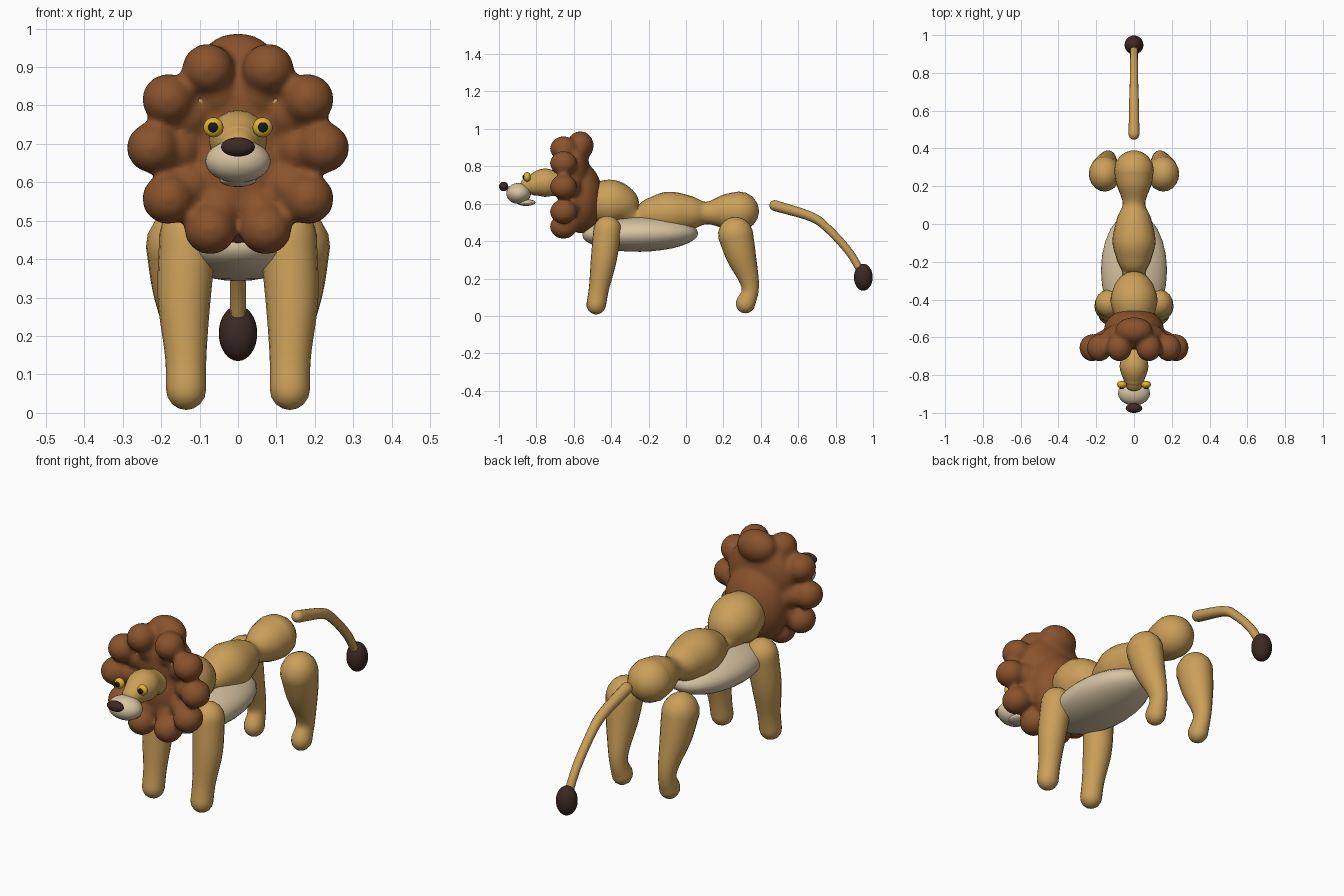
import bpy, bmesh, math
from mathutils import Vector, Matrix

if "Cube" in bpy.data.objects:
    bpy.data.objects.remove(bpy.data.objects["Cube"])


def material(name, rgb):
    m = bpy.data.materials.new(name)
    m.diffuse_color = (*rgb, 1)
    m.use_nodes = True
    m.node_tree.nodes["Principled BSDF"].inputs["Base Color"].default_value = m.diffuse_color
    return m


TAN = material("tan fur", (0.60, 0.35, 0.10))
BROWN = material("mane brown", (0.25, 0.085, 0.025))
CREAM = material("cream", (0.68, 0.55, 0.36))
DARK = material("dark brown", (0.045, 0.022, 0.018))
GOLD = material("gold", (0.75, 0.45, 0.03))
BLACK = material("black", (0.01, 0.01, 0.01))


def finish(name, bm, mat):
    bmesh.ops.recalc_face_normals(bm, faces=bm.faces[:])
    for f in bm.faces:
        f.smooth = True
    me = bpy.data.meshes.new(name)
    bm.to_mesh(me)
    bm.free()
    me.materials.append(mat)
    ob = bpy.data.objects.new(name, me)
    bpy.context.collection.objects.link(ob)
    return ob


def add_ball(bm, c, r, tilt=0):
    mat = Matrix.Translation(c) @ Matrix.Rotation(tilt, 4, 'X') @ Matrix.Diagonal((*r, 1))
    bmesh.ops.create_uvsphere(bm, u_segments=24, v_segments=16, radius=1, matrix=mat)


def ball(name, c, r, mat, tilt=0):
    bm = bmesh.new()
    add_ball(bm, c, r, tilt)
    return finish(name, bm, mat)


def spline(keys, steps=6):
    """Catmull-Rom through (x, y, z, radius) keys."""
    k = [Vector(p) for p in keys]
    k = [k[0] * 2 - k[1]] + k + [k[-1] * 2 - k[-2]]
    out = []
    for a, b, c, d in zip(k, k[1:], k[2:], k[3:]):
        for i in range(steps):
            t = i / steps
            out.append(0.5 * (2 * b + (c - a) * t + (2 * a - 5 * b + 4 * c - d) * t * t
                              + (3 * b - a - 3 * c + d) * t ** 3))
    return out + [k[-2]]


def limb(name, keys, mat, xscale=1.0, sides=20):
    """Round-ended tube with varying radius."""
    s = spline(keys)
    pts = [(p.xyz, p.w) for p in s]

    def dome(p, q):
        d = (p[0] - q[0]).normalized()
        return [(p[0] + d * p[1] * math.sin(a), p[1] * math.cos(a))
                for a in (math.radians(v) for v in (22, 45, 66, 83))]
    pts = dome(pts[0], pts[1])[::-1] + pts + dome(pts[-1], pts[-2])
    bm = bmesh.new()
    rings = []
    for i, (p, r) in enumerate(pts):
        t = (pts[min(i + 1, len(pts) - 1)][0] - pts[max(i - 1, 0)][0]).normalized()
        up = t.cross(Vector((1, 0, 0))).normalized()
        side = up.cross(t)
        rings.append([bm.verts.new(p + side * r * xscale * math.cos(a) + up * r * math.sin(a))
                      for a in (2 * math.pi * j / sides for j in range(sides))])
    for a, b in zip(rings, rings[1:]):
        for j in range(sides):
            n = (j + 1) % sides
            bm.faces.new((a[j], a[n], b[n], b[j]))
    bm.faces.new(rings[0])
    bm.faces.new(rings[-1])
    return finish(name, bm, mat)


# Torso and belly
limb("body", [(0, 0.285, 0.56, 0.105), (0, 0.21, 0.557, 0.093), (0, 0.11, 0.55, 0.06),
              (0, 0.03, 0.55, 0.09), (0, -0.09, 0.55, 0.114), (0, -0.19, 0.54, 0.09),
              (0, -0.27, 0.53, 0.06), (0, -0.34, 0.58, 0.108), (0, -0.41, 0.605, 0.124),
              (0, -0.50, 0.61, 0.10)], TAN)
ball("belly", (0, -0.245, 0.438), (0.175, 0.31, 0.095), CREAM, math.radians(1))

# Legs, tail
for s, side in ((-1, "right"), (1, "left")):
    limb(f"front_leg_{side}", [(s * 0.13, -0.42, 0.46, 0.075), (s * 0.14, -0.44, 0.30, 0.069),
                               (s * 0.136, -0.465, 0.15, 0.054),
                               (s * 0.135, -0.48, 0.06, 0.052)], TAN)
    limb(f"hind_leg_{side}", [(s * 0.155, 0.265, 0.435, 0.094), (s * 0.15, 0.295, 0.32, 0.08),
                              (s * 0.14, 0.335, 0.20, 0.054), (s * 0.135, 0.342, 0.13, 0.045),
                              (s * 0.132, 0.318, 0.066, 0.052)], TAN, 0.9)
limb("tail", [(0, 0.475, 0.59, 0.029), (0, 0.67, 0.53, 0.025), (0, 0.76, 0.465, 0.022),
              (0, 0.87, 0.345, 0.021), (0, 0.94, 0.23, 0.02)], TAN, sides=12)
ball("tail_tuft", (0, 0.948, 0.207), (0.05, 0.05, 0.072), DARK)

# Mane: overlapping tufts fused into one surface
bm = bmesh.new()
add_ball(bm, (0, -0.56, 0.63), (0.16, 0.115, 0.19))
add_ball(bm, (0, -0.59, 0.77), (0.17, 0.075, 0.16))
add_ball(bm, (0, -0.565, 0.91), (0.10, 0.072, 0.078))
for x, z in ((0.078, 0.895), (0.182, 0.816), (0.222, 0.69), (0.182, 0.557), (0.072, 0.478)):
    for s in (-1, 1):
        add_ball(bm, (s * x, -0.655, z), (0.068, 0.073, 0.066))
        add_ball(bm, (s * x * 0.7, -0.62, 0.68 + (z - 0.68) * 0.7), (0.058, 0.06, 0.058))
mane = finish("mane", bm, BROWN)
rm = mane.modifiers.new("fuse", 'REMESH')
rm.mode = 'VOXEL'
rm.voxel_size = 0.011
rm.use_smooth_shade = True
sm = mane.modifiers.new("soften", 'SMOOTH')
sm.factor = 0.5
sm.iterations = 8

# Head
limb("head", [(0, -0.60, 0.68, 0.07), (0, -0.68, 0.70, 0.062), (0, -0.755, 0.712, 0.076),
              (0, -0.82, 0.70, 0.057), (0, -0.84, 0.695, 0.048)], TAN)
ball("muzzle", (0, -0.895, 0.655), (0.085, 0.066, 0.056), CREAM)
ball("jaw", (0, -0.855, 0.606), (0.048, 0.05, 0.018), CREAM)
ball("nose", (0, -0.975, 0.692), (0.044, 0.025, 0.025), DARK)
for s, side in ((-1, "right"), (1, "left")):
    ball(f"eye_{side}", (s * 0.064, -0.85, 0.743), (0.026, 0.02, 0.026), GOLD)
    ball(f"pupil_{side}", (s * 0.065, -0.867, 0.743), (0.013, 0.007, 0.013), BLACK)
    ball(f"ear_{side}", (s * 0.095, -0.64, 0.81), (0.03, 0.025, 0.03), TAN)
